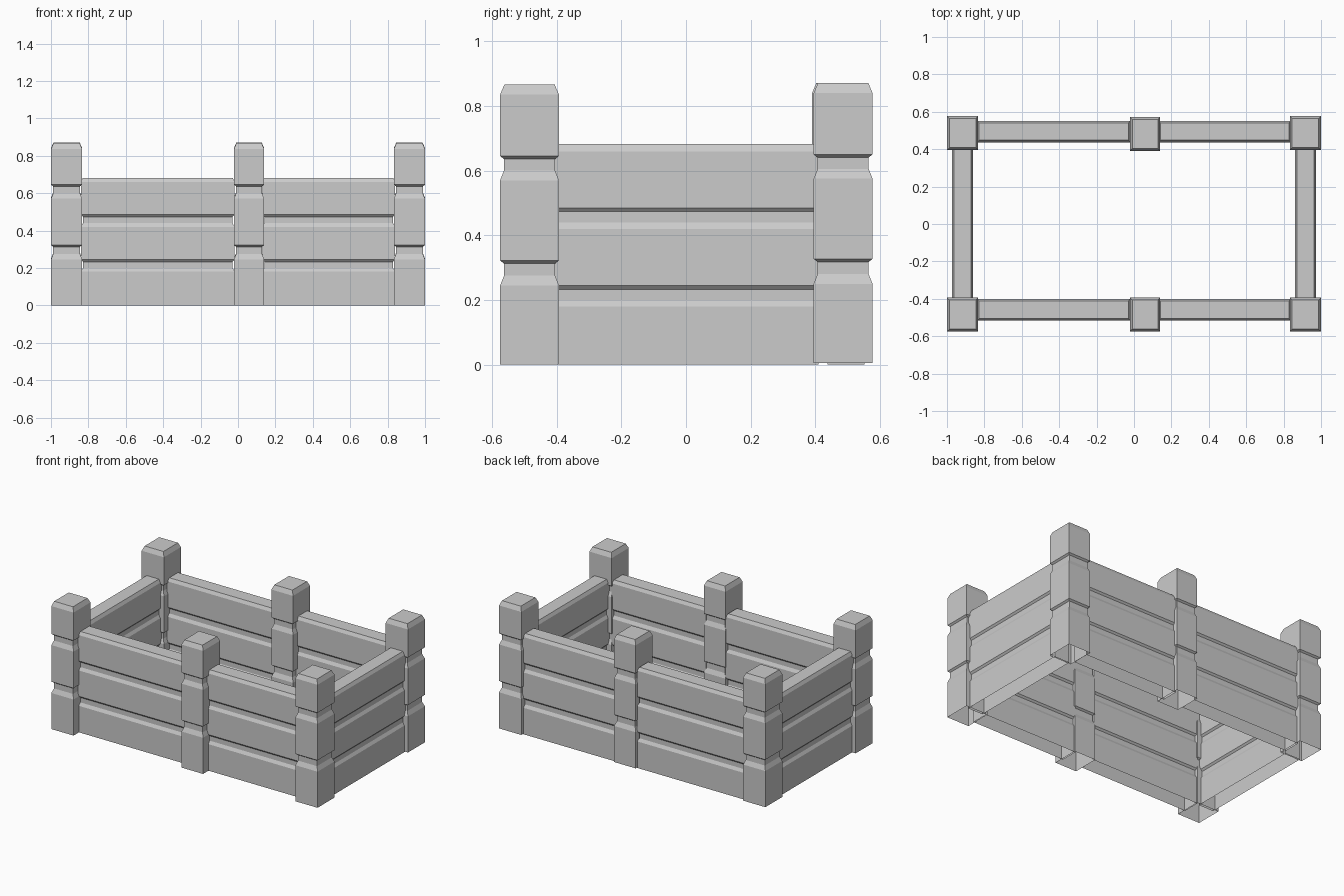
import bpy
import bmesh

cube = bpy.data.objects.get("Cube")
if cube:
    bpy.data.objects.remove(cube, do_unlink=True)

GREY = (0.6, 0.6, 0.6, 1.0)
grey = bpy.data.materials.new("plain grey")
grey.use_nodes = True
grey.diffuse_color = GREY
grey.node_tree.nodes["Principled BSDF"].inputs["Base Color"].default_value = GREY

# Profiles as (height, inset): three blocks with chamfered tops and grooves
POST = [(0, 0), (0.245, 0), (0.275, 0.012), (0.313, 0.012), (0.322, 0),
        (0.57, 0), (0.6, 0.012), (0.636, 0.012), (0.645, 0),
        (0.835, 0), (0.866, 0.013)]
PLANK = [(0, 0), (0.18, 0), (0.2, 0.011), (0.233, 0.011), (0.245, 0),
         (0.42, 0), (0.44, 0.011), (0.473, 0.011), (0.485, 0),
         (0.66, 0), (0.682, 0.011)]


def stack(name, profile, x0, x1, y0, y1, lift=0.0):
    """Rectangular stack of chamfered blocks, open underneath."""
    bm = bmesh.new()
    rings = []
    for z, i in profile:
        corners = [(x0 + i, y0 + i), (x1 - i, y0 + i),
                   (x1 - i, y1 - i), (x0 + i, y1 - i)]
        rings.append([bm.verts.new((x, y, z + lift)) for x, y in corners])
    for low, high in zip(rings, rings[1:]):
        for k in range(4):
            n = (k + 1) % 4
            bm.faces.new((low[k], low[n], high[n], high[k]))
    bm.faces.new(rings[-1])
    mesh = bpy.data.meshes.new(name)
    bm.to_mesh(mesh)
    bm.free()
    mesh.materials.append(grey)
    obj = bpy.data.objects.new(name, mesh)
    bpy.context.collection.objects.link(obj)
    return obj


# Six posts, the back row slightly raised
columns = {"right": (-1.0, -0.833), "middle": (-0.022, 0.14), "left": (0.833, 1.0)}
for side, (x0, x1) in columns.items():
    shift = -0.005 if side == "middle" else 0.0
    stack("front_post_" + side, POST, x0, x1, -0.575, -0.393)
    stack("back_post_" + side, POST, x0, x1, 0.395 + shift, 0.577 + shift, 0.005)

# Long walls between the posts
for row, y0, y1 in (("front", -0.517, -0.4), ("back", 0.437, 0.552)):
    stack(row + "_wall_right", PLANK, -0.84, -0.018, y0, y1)
    stack(row + "_wall_left", PLANK, 0.13, 0.84, y0, y1)

# Short end walls
stack("end_wall_right", PLANK, -0.973, -0.86, -0.41, 0.41)
stack("end_wall_left", PLANK, 0.86, 0.973, -0.41, 0.41)
